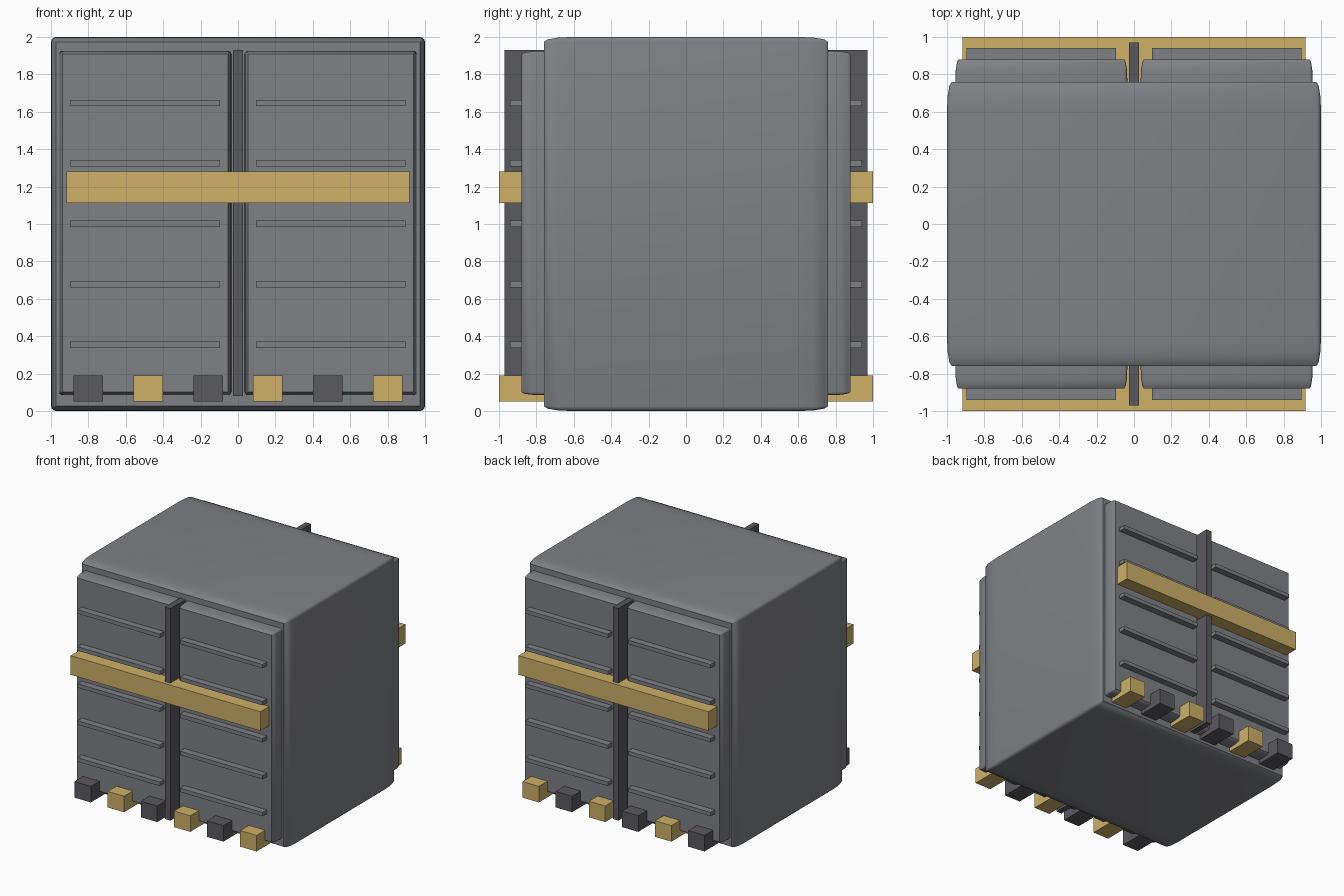
import bpy, bmesh

if "Cube" in bpy.data.objects:
    bpy.data.objects.remove(bpy.data.objects["Cube"])

def material(name, rgb):
    m = bpy.data.materials.new(name)
    m.diffuse_color = (*rgb, 1)
    m.use_nodes = True
    m.node_tree.nodes["Principled BSDF"].inputs["Base Color"].default_value = m.diffuse_color
    return m

GREY = material("steel grey", (0.215, 0.22, 0.235))
DARK = material("dark grey", (0.105, 0.10, 0.118))
GOLD = material("gold", (0.62, 0.44, 0.14))

def box(name, lo, hi, mat, bevel=0.0, stretch=1.0):
    """Box from corner to corner; the bevel is drawn out along y by 'stretch'."""
    bm = bmesh.new()
    bmesh.ops.create_cube(bm, size=1)
    size = [b - a for a, b in zip(lo, hi)]
    mid = [(a + b) / 2 for a, b in zip(lo, hi)]
    bmesh.ops.scale(bm, vec=(size[0], size[1] / stretch, size[2]), verts=bm.verts)
    if bevel:
        bmesh.ops.bevel(bm, geom=list(bm.edges), offset=bevel, segments=3,
                        profile=0.5, affect='EDGES', clamp_overlap=True)
    bmesh.ops.scale(bm, vec=(1, stretch, 1), verts=bm.verts)
    bmesh.ops.translate(bm, vec=mid, verts=bm.verts)
    bmesh.ops.recalc_face_normals(bm, faces=bm.faces)
    me = bpy.data.meshes.new(name)
    bm.to_mesh(me)
    bm.free()
    me.materials.append(mat)
    ob = bpy.data.objects.new(name, me)
    bpy.context.collection.objects.link(ob)
    if bevel:
        bpy.ops.object.select_all(action='DESELECT')
        ob.select_set(True)
        bpy.context.view_layer.objects.active = ob
        bpy.ops.object.shade_smooth_by_angle(angle=0.6)
    return ob

def both(name, x0, x1, y0, y1, z0, z1, mat):
    """The same box on the front and on the back."""
    box("front_" + name, (x0, -y1, z0), (x1, -y0, z1), mat)
    box("back_" + name, (x0, y0, z0), (x1, y1, z1), mat)

# Main body
box("body", (-1, -0.76, 0), (1, 0.76, 2), GREY, 0.026, 6)

# Door panels reaching out of both ends, with their ribs
for side, s in (("left", -1), ("right", 1)):
    a, b = sorted((s * 0.036, s * 0.955))
    box(side + "_door_panels", (a, -0.88, 0.085), (b, 0.88, 1.925), GREY, 0.017, 6)
    a, b = sorted((s * 0.097, s * 0.895))
    for i in range(5):
        z = 0.355 + i * 0.323
        both(f"{side}_rib_{i + 1}", a, b, 0.86, 0.94, z - 0.017, z + 0.017, GREY)

# Centre post and cross bar
both("centre_post", -0.026, 0.026, 0.74, 0.97, 0.08, 1.93, DARK)
both("cross_bar", -0.917, 0.917, 0.74, 1.0, 1.113, 1.28, GOLD)

# Row of alternating warning blocks along the bottom
for i in range(6):
    x = -0.8 + i * 0.32
    both(f"warning_block_{i + 1}", x - 0.079, x + 0.079, 0.74, 1.0, 0.05, 0.19,
         GOLD if i % 2 else DARK)
